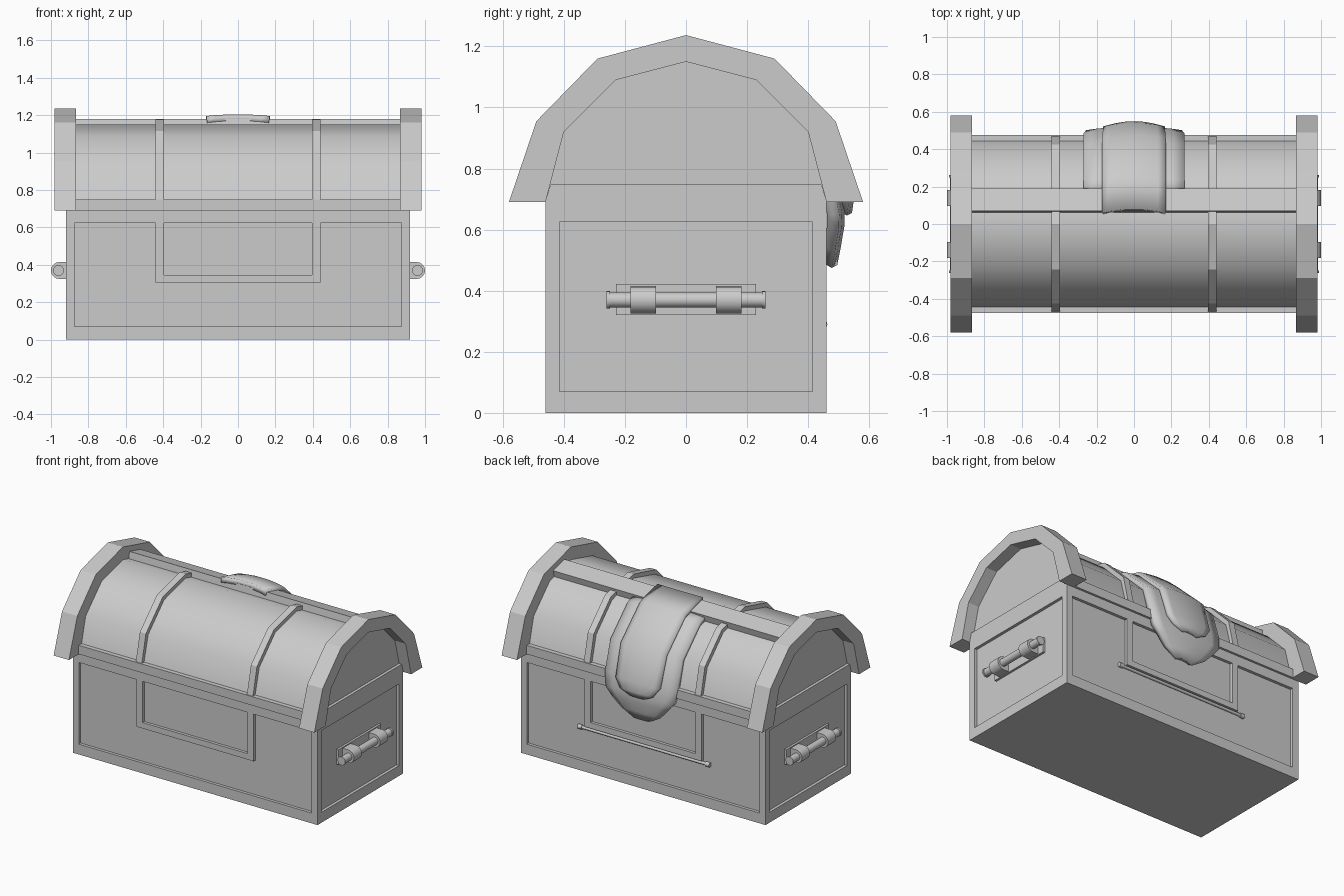
import bpy, bmesh
from math import radians, pi
from mathutils import Matrix

if "Cube" in bpy.data.objects:
    bpy.data.objects.remove(bpy.data.objects["Cube"])


def make(name, verts, faces, smooth=None):
    mesh = bpy.data.meshes.new(name)
    mesh.from_pydata(verts, [], faces)
    bm = bmesh.new()
    bm.from_mesh(mesh)
    bmesh.ops.recalc_face_normals(bm, faces=bm.faces)
    bm.to_mesh(mesh)
    bm.free()
    ob = bpy.data.objects.new(name, mesh)
    bpy.context.collection.objects.link(ob)
    if smooth:
        shade(ob, smooth)
    return ob


def shade(ob, angle):
    bpy.ops.object.select_all(action='DESELECT')
    ob.select_set(True)
    bpy.context.view_layer.objects.active = ob
    bpy.ops.object.shade_smooth_by_angle(angle=radians(angle))


def prism(name, profile, x0, x1, smooth=None):
    """Extrude a (y, z) outline along x."""
    n = len(profile)
    verts = [(x, y, z) for x in (x0, x1) for y, z in profile]
    faces = [list(range(n)), list(range(n, 2 * n))]
    faces += [(i, (i + 1) % n, n + (i + 1) % n, n + i) for i in range(n)]
    return make(name, verts, faces, smooth)


def box(name, x0, x1, y0, y1, z0, z1):
    return prism(name, [(y0, z0), (y1, z0), (y1, z1), (y0, z1)], x0, x1)


def hoop(name, outer, inner, x0, x1):
    """Arched strip between two open (y, z) profiles."""
    n = len(outer)
    verts = [(x, y, z) for p in (outer, inner) for x in (x0, x1) for y, z in p]
    a, b, c, d = 0, n, 2 * n, 3 * n
    faces = [(a, b, d, c), (a + n - 1, b + n - 1, d + n - 1, c + n - 1)]
    for i in range(n - 1):
        for p, q in ((a, b), (b, d), (d, c), (c, a)):
            faces.append((p + i, p + i + 1, q + i + 1, q + i))
    return make(name, verts, faces)


def rod(name, centre, length, radius, axis, sides=16):
    bm = bmesh.new()
    rot = Matrix.Rotation(pi / 2, 4, axis)
    bmesh.ops.create_cone(bm, cap_ends=True, segments=sides, radius1=radius,
                          radius2=radius, depth=length,
                          matrix=Matrix.Translation(centre) @ rot)
    mesh = bpy.data.meshes.new(name)
    bm.to_mesh(mesh)
    bm.free()
    ob = bpy.data.objects.new(name, mesh)
    bpy.context.collection.objects.link(ob)
    shade(ob, 35)
    return ob


def flap(name, rows, crown, thickness):
    """Crowned strip from rows of (y, z, half width)."""
    cols = (-1, -0.75, -0.3, 0.3, 0.75, 1)
    k = len(cols)
    verts = [(c * w, y - crown * c * c, z - crown * c * c * 0.5)
             for y, z, w in rows for c in cols]
    faces = [(r * k + c, r * k + c + 1, (r + 1) * k + c + 1, (r + 1) * k + c)
             for r in range(len(rows) - 1) for c in range(k - 1)]
    mesh = bpy.data.meshes.new(name)
    mesh.from_pydata(verts, [], faces)
    ob = bpy.data.objects.new(name, mesh)
    bpy.context.collection.objects.link(ob)
    mod = ob.modifiers.new("thickness", 'SOLIDIFY')
    mod.thickness = thickness
    mod.offset = -1
    shade(ob, 35)
    return ob


def arch(half):
    return [(-y, z) for y, z in half] + [(0, half[-1][2] if len(half[-1]) > 2 else 0)]


def mirrored(half, top):
    return [(-y, z) for y, z in half] + [(0, top)] + [(y, z) for y, z in reversed(half)]


# Body: recessed panels with a raised frame
box("body_core", -0.9, 0.9, -0.44, 0.44, 0.07, 0.625)
box("body_base", -0.92, 0.92, -0.46, 0.46, 0, 0.07)
box("body_top_rim", -0.92, 0.92, -0.46, 0.46, 0.625, 0.69)
for sx in (-1, 1):
    for sy in (-1, 1):
        xs, ys = sorted((sx * 0.875, sx * 0.92)), sorted((sy * 0.415, sy * 0.46))
        box("corner_post", *xs, *ys, 0.07, 0.625)

# U-shaped trim on front and back
for s in (-1, 1):
    ys = sorted((s * 0.44, s * 0.46))
    box("trim_bottom", -0.44, 0.44, *ys, 0.305, 0.345)
    for sx in (-1, 1):
        box("trim_side", *sorted((sx * 0.395, sx * 0.44)), *ys, 0.345, 0.625)

# Lid barrel, bands and end arches
inner = mirrored([(0.46, 0.69), (0.40, 0.92), (0.23, 1.09)], 1.15)
band = mirrored([(0.475, 0.72), (0.425, 0.935), (0.243, 1.116)], 1.178)
outer = mirrored([(0.58, 0.69), (0.49, 0.955), (0.29, 1.16)], 1.237)
prism("lid_barrel", inner, -0.9, 0.9, 35)
for s in (-1, 1):
    hoop("lid_band", band, [inner[0]] + inner[1:], *sorted((s * 0.395, s * 0.44)))
    hoop("end_arch", outer, inner, *sorted((s * 0.865, s * 0.98)))
    box("lid_side_rail", -0.865, 0.865, *sorted((s * 0.43, s * 0.475)), 0.69, 0.75)
    prism("lid_end_rail", [(-0.46, 0.69), (0.46, 0.69), (0.444, 0.748), (-0.444, 0.748)],
          *sorted((s * 0.89, s * 0.92)))

# Ridge plank behind the crest
prism("ridge_plank", [(0.06, 1.12), (0.07, 1.18), (0.19, 1.148), (0.175, 1.09)], -0.865, 0.865)

# Hanging flap at the back: wide pad with a narrower tongue on top
flap("flap_pad", [(0.17, 1.15, 0.27), (0.255, 1.128, 0.27), (0.445, 0.945, 0.27),
                  (0.505, 0.75, 0.27), (0.522, 0.66, 0.255), (0.52, 0.61, 0.215),
                  (0.508, 0.54, 0.15), (0.497, 0.485, 0.06)], 0.02, 0.04)
flap("flap_tongue", [(0.08, 1.205, 0.17), (0.265, 1.158, 0.17), (0.475, 0.96, 0.17),
                     (0.54, 0.75, 0.165), (0.55, 0.69, 0.125), (0.545, 0.655, 0.055)],
     0.018, 0.035)

# Thin rod with knobs under the back trim
rod("back_rod", (0, 0.448, 0.29), 0.96, 0.010, 'Y', 12)
for s in (-1, 1):
    rod("back_rod_knob", (s * 0.48, 0.448, 0.29), 0.03, 0.015, 'Y', 12)

# Side handles
for s in (-1, 1):
    box("handle_plate", *sorted((s * 0.89, s * 0.915)), -0.23, 0.23, 0.32, 0.422)
    rod("handle_rod", (s * 0.96, 0, 0.37), 0.50, 0.025, 'X')
    for sy in (-1, 1):
        rod("handle_rod_end", (s * 0.96, sy * 0.255, 0.37), 0.012, 0.029, 'X')
        rod("handle_bracket", (s * 0.955, sy * 0.14, 0.37), 0.085, 0.045, 'X')
        box("bracket_base", *sorted((s * 0.91, s * 0.955)), *sorted((sy * 0.0975, sy * 0.1825)),
            0.325, 0.415)
